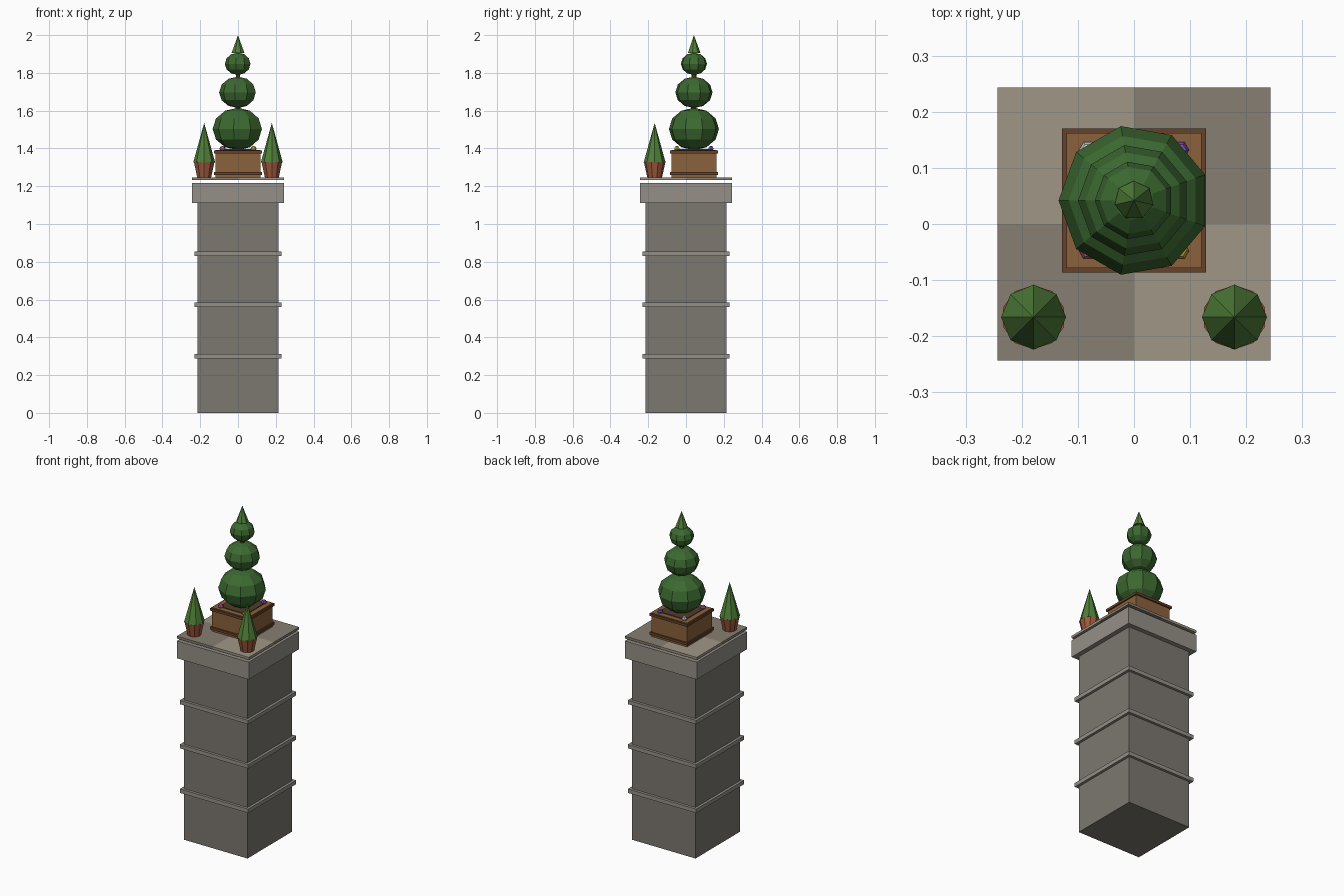
import bpy
from math import pi

if "Cube" in bpy.data.objects:
    bpy.data.objects.remove(bpy.data.objects["Cube"])


def material(name, r, g, b):
    m = bpy.data.materials.new(name)
    m.diffuse_color = (r, g, b, 1)
    m.use_nodes = True
    m.node_tree.nodes["Principled BSDF"].inputs["Base Color"].default_value = m.diffuse_color
    return m


STONE = material("stone", 0.20, 0.185, 0.16)
TRIM = material("trim_stone", 0.30, 0.28, 0.245)
TILE_L = material("light_tile", 0.35, 0.31, 0.24)
TILE_D = material("dark_tile", 0.24, 0.21, 0.17)
WOOD = material("wood", 0.26, 0.12, 0.045)
DARK_WOOD = material("dark_wood", 0.13, 0.055, 0.022)
SOIL = material("soil", 0.08, 0.045, 0.025)
CLAY = material("terracotta", 0.35, 0.10, 0.045)
LEAF = material("topiary_leaf", 0.045, 0.14, 0.03)
CONE_LEAF = material("cone_leaf", 0.08, 0.21, 0.04)


def finish(name, mat):
    o = bpy.context.object
    o.name = name
    o.data.materials.append(mat)
    return o


def box(name, x, y, z0, z1, half, mat):
    bpy.ops.mesh.primitive_cube_add(size=1, location=(x, y, (z0 + z1) / 2))
    o = finish(name, mat)
    o.scale = (2 * half, 2 * half, z1 - z0)
    return o


def cone(name, x, y, z0, z1, r0, r1, sides, mat):
    bpy.ops.mesh.primitive_cone_add(vertices=sides, radius1=r0, radius2=r1, depth=z1 - z0,
                                    location=(x, y, (z0 + z1) / 2))
    return finish(name, mat)


def ball(name, x, y, z, r, rz, sides, rings, mat):
    bpy.ops.mesh.primitive_uv_sphere_add(segments=sides, ring_count=rings, radius=1,
                                         location=(x, y, z), rotation=(0, 0, pi / 2))
    o = finish(name, mat)
    o.scale = (r, r, rz)
    return o


# Stone tower with bands and cap
box("tower_shaft", 0, 0, 0, 1.112, 0.215, STONE)
for i, z in enumerate((0.30, 0.572, 0.842)):
    box(f"tower_band_{i}", 0, 0, z - 0.012, z + 0.012, 0.231, TRIM)
box("tower_cap", 0, 0, 1.112, 1.218, 0.243, TRIM)

# Four terrace tiles, hovering just above the cap
for sx in (-1, 1):
    for sy in (-1, 1):
        box("terrace_tile", sx * 0.1215, sy * 0.1215, 1.232, 1.247, 0.1215,
            TILE_D if sx == sy else TILE_L)

# Square wooden planter
CY = 0.042
box("planter_body", 0, CY, 1.247, 1.392, 0.12, WOOD)
box("planter_base_band", 0, CY, 1.26, 1.275, 0.128, DARK_WOOD)
box("planter_rim", 0, CY, 1.374, 1.389, 0.128, DARK_WOOD)
box("planter_soil", 0, CY, 1.38, 1.396, 0.09, SOIL)

# Tiered topiary
cone("topiary_trunk", 0, CY, 1.39, 1.92, 0.016, 0.012, 6, DARK_WOOD)
for i, (z, r, rz) in enumerate(((1.503, 0.1345, 0.112), (1.697, 0.1, 0.083), (1.848, 0.07, 0.059))):
    ball(f"topiary_ball_{i}", 0, CY, z, r, rz, 9, 6, LEAF)
cone("topiary_tip", 0, CY, 1.905, 2.0, 0.035, 0, 7, CONE_LEAF)

# Corner flowers
for sx, sy, name, col in ((-1, -1, "pink", (0.5, 0.12, 0.3)), (1, -1, "yellow", (0.6, 0.42, 0.03)),
                          (-1, 1, "white", (0.8, 0.8, 0.8)), (1, 1, "purple", (0.22, 0.08, 0.5))):
    ball(name + "_flower", sx * 0.082, CY + sy * 0.09, 1.398, 0.016, 0.016, 6, 4,
         material(name + "_petal", *col))

# Potted cone shrubs on the front corners
for sx in (-1, 1):
    cone("shrub_pot", sx * 0.179, -0.166, 1.247, 1.328, 0.039, 0.057, 10, CLAY)
    cone("shrub_cone", sx * 0.179, -0.166, 1.326, 1.535, 0.058, 0, 8, CONE_LEAF)
